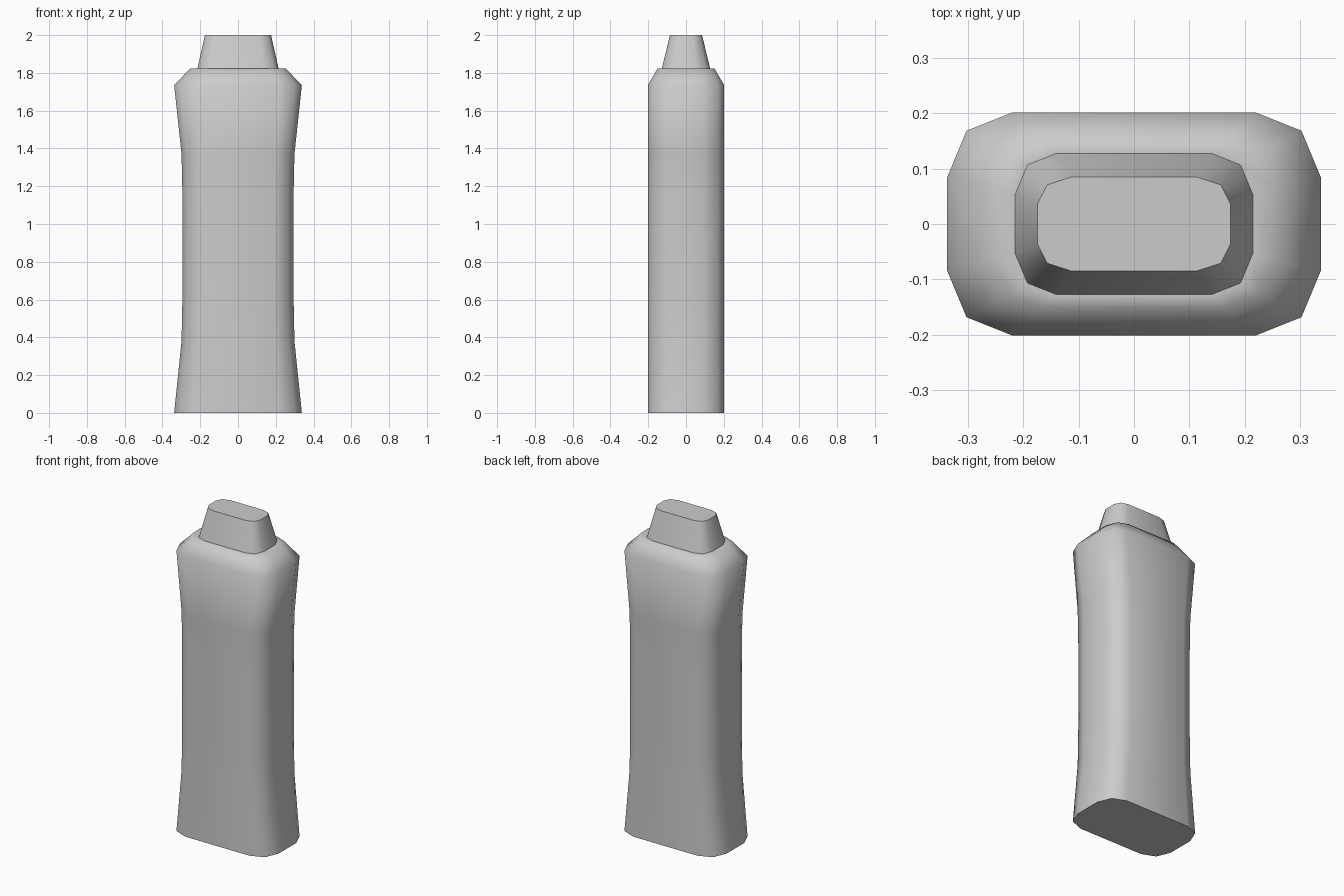
import bpy, bmesh, math

if "Cube" in bpy.data.objects:
    bpy.data.objects.remove(bpy.data.objects["Cube"])

grey = bpy.data.materials.new("plain grey")
grey.diffuse_color = (0.6, 0.6, 0.6, 1)
grey.use_nodes = True
grey.node_tree.nodes["Principled BSDF"].inputs["Base Color"].default_value = grey.diffuse_color

# Twelve-sided rounded rectangle, as fractions of the half width and half depth
QUARTER = [(1.0, 0.42), (0.897, 0.835), (0.65, 1.0)]
SECTION = (QUARTER
           + [(-x, y) for x, y in reversed(QUARTER)]
           + [(-x, -y) for x, y in QUARTER]
           + [(x, -y) for x, y in reversed(QUARTER)])


def loft(name, rings, cap_bottom=False, cap_top=False):
    """Skin the section through rings of (z, half width, half depth)."""
    bm = bmesh.new()
    loops = [[bm.verts.new((x * w, y * d, z)) for x, y in SECTION]
             for z, w, d in rings]
    n = len(SECTION)
    for low, high in zip(loops, loops[1:]):
        for i in range(n):
            j = (i + 1) % n
            bm.faces.new((low[i], low[j], high[j], high[i]))
    if cap_bottom:
        bm.faces.new(list(reversed(loops[0])))
    if cap_top:
        bm.faces.new(loops[-1])
    mesh = bpy.data.meshes.new(name)
    bm.to_mesh(mesh)
    bm.free()
    mesh.materials.append(grey)
    obj = bpy.data.objects.new(name, mesh)
    bpy.context.collection.objects.link(obj)
    bpy.ops.object.select_all(action='DESELECT')
    obj.select_set(True)
    bpy.context.view_layer.objects.active = obj
    bpy.ops.object.shade_smooth_by_angle(angle=math.radians(70))
    return obj


# Waisted bottle body with chamfered shoulder and flat ledge
loft("bottle_body", [
    (0.0, 0.338, 0.202), (0.38, 0.299, 0.202), (0.62, 0.294, 0.202),
    (1.15, 0.294, 0.202), (1.37, 0.299, 0.202), (1.735, 0.338, 0.202),
    (1.823, 0.253, 0.151), (1.823, 0.215, 0.128)], cap_bottom=True)

# Tapered cap
loft("bottle_cap", [(1.823, 0.215, 0.128), (2.0, 0.175, 0.085)], cap_top=True)
